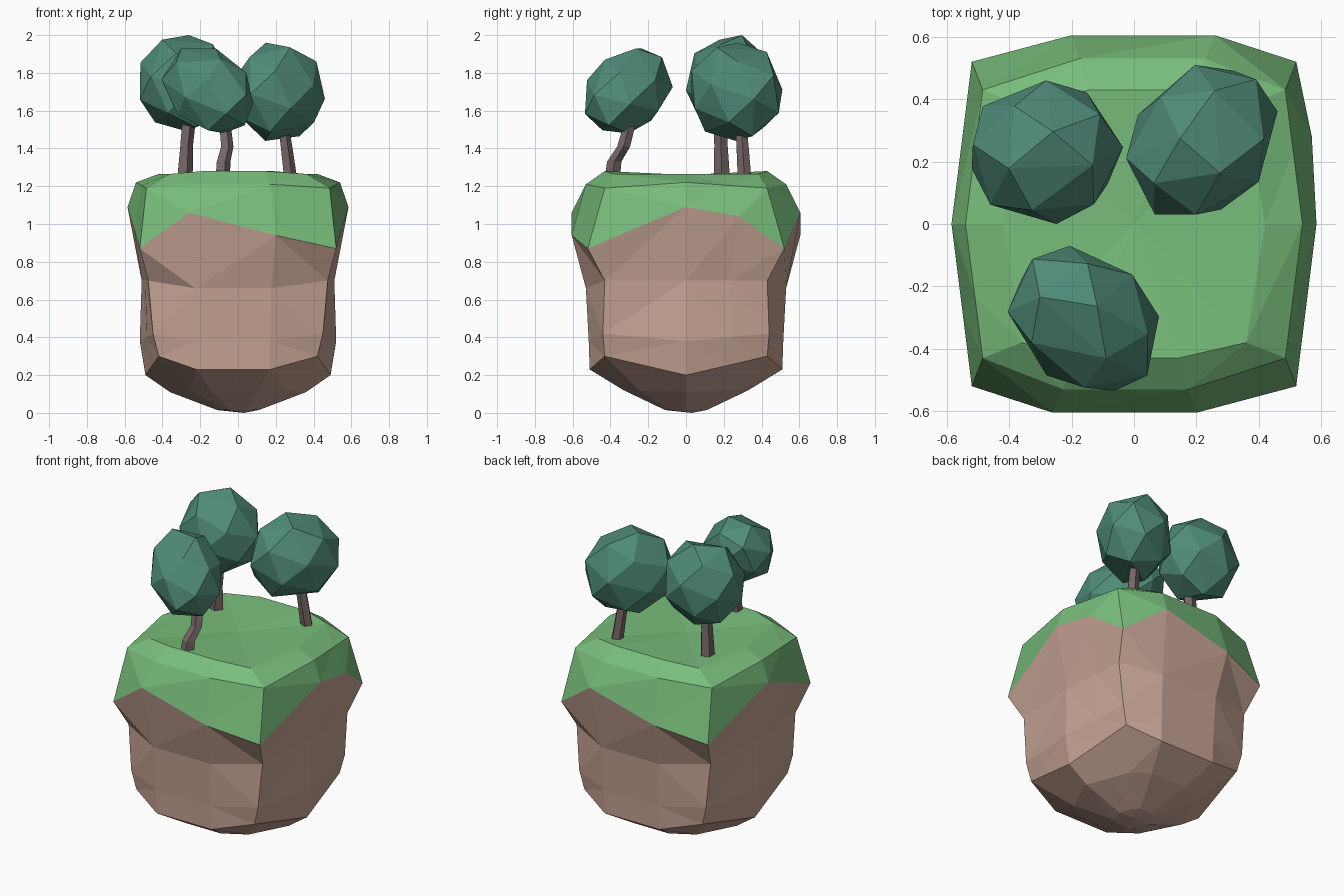
import bpy, bmesh, math
from mathutils import Vector

if "Cube" in bpy.data.objects:
    bpy.data.objects.remove(bpy.data.objects["Cube"])


def material(name, rgb):
    m = bpy.data.materials.new(name)
    m.diffuse_color = (*rgb, 1)
    m.use_nodes = True
    m.node_tree.nodes["Principled BSDF"].inputs["Base Color"].default_value = m.diffuse_color
    return m


GRASS = material("grass green", (0.19, 0.51, 0.20))
EARTH = material("earth brown", (0.57, 0.37, 0.30))
LEAF = material("leaf green", (0.08, 0.26, 0.19))
BARK = material("bark grey brown", (0.18, 0.135, 0.135))


def finish(bm, name, *mats):
    bmesh.ops.recalc_face_normals(bm, faces=bm.faces[:])
    me = bpy.data.meshes.new(name)
    bm.to_mesh(me)
    bm.free()
    for m in mats:
        me.materials.append(m)
    ob = bpy.data.objects.new(name, me)
    bpy.context.collection.objects.link(ob)
    return ob


def bridge(bm, a, b):
    n = len(a)
    return [bm.faces.new((a[i], a[(i + 1) % n], b[(i + 1) % n], b[i])) for i in range(n)]


# Floating island: lofted rings, each half turned 180 degrees to make the other half
# corner x, corner y, side x, front y, z of corner / front left / front right / side
RINGS = [
    (0.08, 0.08, 0.11, 0.11, 0.015, 0.015, 0.015, 0.015),
    (0.25, 0.25, 0.36, 0.33, 0.12, 0.12, 0.12, 0.11),
    (0.42, 0.43, 0.49, 0.51, 0.30, 0.23, 0.23, 0.20),
    (0.45, 0.44, 0.52, 0.515, 0.42, 0.38, 0.38, 0.38),
    (0.475, 0.43, 0.51, 0.53, 0.70, 0.66, 0.66, 0.70),
    (0.52, 0.52, 0.585, 0.605, 0.87, 1.06, 0.94, 1.09),
    (0.485, 0.43, 0.54, 0.53, 1.19, 1.21, 1.21, 1.22),
    (0.36, 0.38, 0.42, 0.43, 1.265, 1.28, 1.28, 1.265),
]
RIM = 5
bm = bmesh.new()
loops = []
for n, (cx, cy, sx, fy, zc, z1, z2, zs) in enumerate(RINGS):
    k = fy / 0.605
    side, corner = Vector((sx, 0, zs)), Vector((cx, cy, zc))
    half = [Vector((-cx, -cy, zc)), Vector((-0.26 * k, -fy, z1)), Vector((0.2 * k, -fy, z2)),
            Vector((cx, -cy, zc)), side, side.lerp(corner, 0.54)]
    pts = half + [Vector((-p.x, -p.y, p.z)) for p in half]
    if n == RIM:  # grass edge stays high on the back part of the right side
        pts[5] += Vector((0.02, 0, 0.07))
    loops.append([bm.verts.new(p) for p in pts])
for i in range(len(loops) - 1):
    for f in bridge(bm, loops[i], loops[i + 1]):
        f.material_index = 0 if i < RIM else 1
for loop, tip, mi in ((loops[0], (0.03, 0.03, 0), 0), (loops[-1], (0, 0, 1.26), 1)):
    v = bm.verts.new(tip)
    for i in range(12):
        bm.faces.new((loop[i], loop[(i + 1) % 12], v)).material_index = mi
bmesh.ops.triangulate(bm, faces=[f for f in bm.faces if len(f.verts) > 3])
finish(bm, "island", EARTH, GRASS)


# Tree crown: faceted hull of spread points, stretched along a direction, fitted to a box
def crown(name, lo, hi, spin, stretch, count=22):
    pts = []
    for i in range(count):
        z = 1 - 2 * (i + 0.5) / count
        r, a = math.sqrt(1 - z * z), i * 2.39996 + spin
        p = Vector((r * math.cos(a), r * math.sin(a), z))
        d = Vector(stretch)
        pts.append(p + d * p.dot(d) * 0.12)
    for ax in range(3):
        a, b = min(p[ax] for p in pts), max(p[ax] for p in pts)
        for p in pts:
            p[ax] = lo[ax] + (p[ax] - a) / (b - a) * (hi[ax] - lo[ax])
    bm = bmesh.new()
    for p in pts:
        bm.verts.new(p)
    bmesh.ops.convex_hull(bm, input=bm.verts[:])
    finish(bm, name, LEAF)


# Trunk: five-sided tube along a short bent path
def trunk(name, path, radii):
    bm = bmesh.new()
    rings = [[bm.verts.new((x + r * math.cos(a * math.tau / 5), y + r * math.sin(a * math.tau / 5), z))
              for a in range(5)] for (x, y, z), r in zip(path, radii)]
    for a, b in zip(rings, rings[1:]):
        bridge(bm, a, b)
    bm.faces.new(rings[0])
    bm.faces.new(rings[-1])
    finish(bm, name, BARK)


TREES = [
    ("front", (-0.405, -0.535, 1.48), (0.08, -0.07, 1.93), 0.4, (1, -1, -1),
     [(-0.085, -0.39, 1.24), (-0.08, -0.38, 1.33), (-0.06, -0.33, 1.41), (-0.075, -0.29, 1.56)],
     (0.042, 0.04, 0.036, 0.032)),
    ("back_left", (-0.52, 0.0, 1.49), (-0.035, 0.46, 2.0), 1.2, (0, 0, 0),
     [(-0.285, 0.19, 1.24), (-0.275, 0.185, 1.42), (-0.26, 0.18, 1.58)], (0.045, 0.037, 0.04)),
    ("back_right", (-0.025, 0.03, 1.44), (0.46, 0.51, 1.96), 2.9, (1, 1, 0),
     [(0.275, 0.31, 1.24), (0.255, 0.3, 1.4), (0.235, 0.29, 1.54)], (0.038, 0.034, 0.03)),
]
for name, lo, hi, spin, stretch, path, radii in TREES:
    crown(name + "_tree_crown", lo, hi, spin, stretch)
    trunk(name + "_tree_trunk", path, radii)
